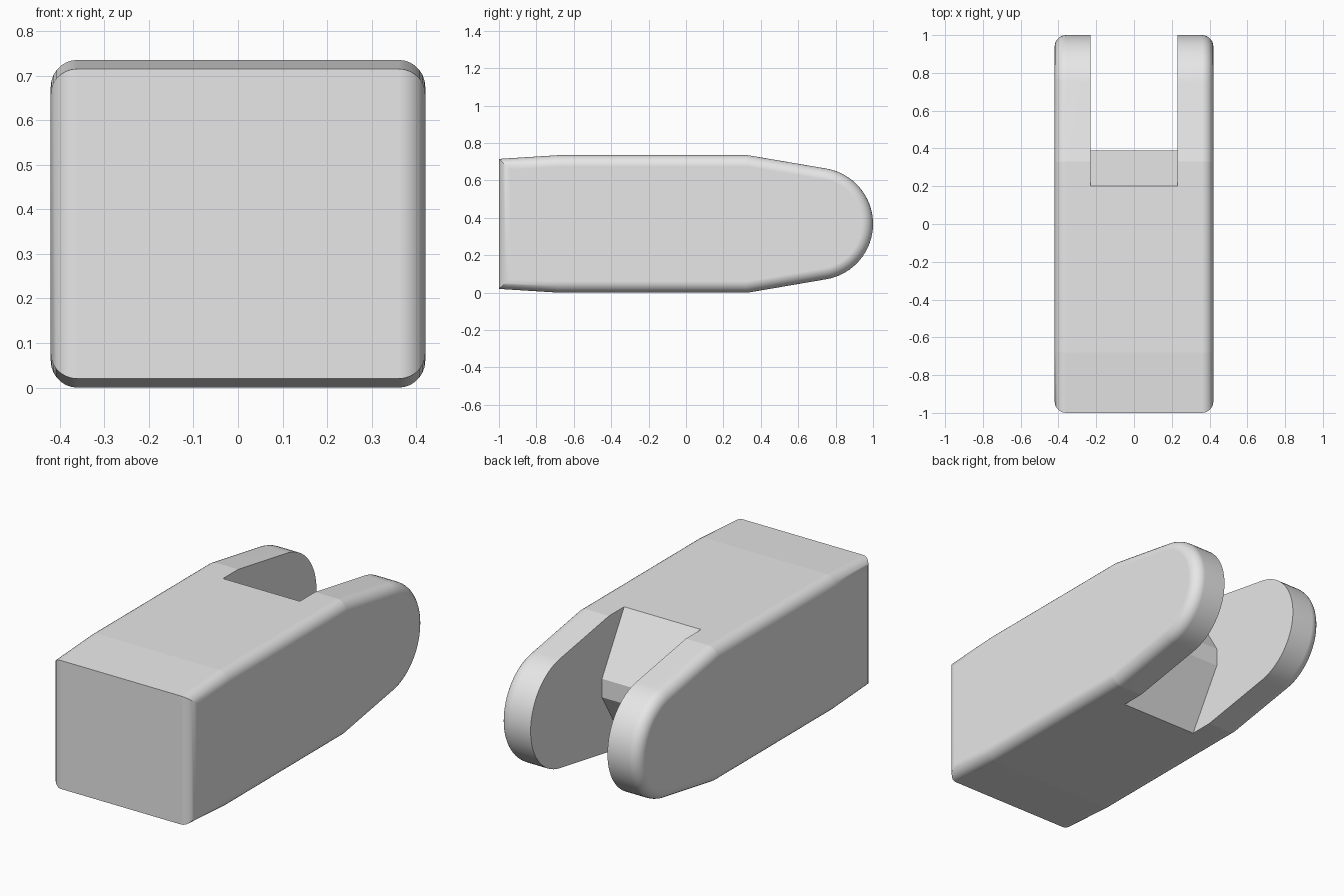
import bpy, bmesh, math

if "Cube" in bpy.data.objects:
    bpy.data.objects.remove(bpy.data.objects["Cube"])

HALF_W, MID = 0.42, 0.3675
TAPERS = (-0.68, 0.33)      # where the top and bottom start to slope


def extrude_profile(name, half_profile, half_w, bevel=0.0):
    """Extrude along x a side profile mirrored about the middle height."""
    points = [(y, MID + h) for y, h in half_profile]
    points += [(y, MID - h) for y, h in reversed(half_profile) if h > 1e-5]
    bm = bmesh.new()
    face = bm.faces.new([bm.verts.new((-half_w, y, z)) for y, z in points])
    new = bmesh.ops.extrude_face_region(bm, geom=[face])["geom"]
    for v in new:
        if isinstance(v, bmesh.types.BMVert):
            v.co.x = half_w
    bmesh.ops.recalc_face_normals(bm, faces=bm.faces)
    if bevel:
        rims = [e for e in bm.edges if e.verts[0].co.x * e.verts[1].co.x > 0
                and abs(e.verts[0].co.x - e.verts[1].co.x) < 1e-5]
        bmesh.ops.bevel(bm, geom=rims, offset=bevel, segments=7,
                        profile=0.5, affect="EDGES")
    mesh = bpy.data.meshes.new(name)
    bm.to_mesh(mesh)
    bm.free()
    obj = bpy.data.objects.new(name, mesh)
    bpy.context.collection.objects.link(obj)
    return obj


# Body: tapered block with a round rear end and rounded side rims
radius, steps, lean = 0.3, 16, math.radians(80)
body_profile = [(-1, 0.3475), (TAPERS[0], MID), (TAPERS[1], MID)]
for i in range(steps + 1):
    a = lean * (1 - i / steps)
    body_profile.append((0.7 + radius * math.cos(a), radius * math.sin(a)))
body = extrude_profile("clevis_body", body_profile, HALF_W, 0.06)

# Slot between the two rear arms, with a wedge-shaped floor
slot = extrude_profile("slot_cutter", [(0.39, 0.05), (0.2, MID), (0.2, 0.5), (1.2, 0.5)], 0.23)
slot.hide_render = True

grey = bpy.data.materials.new("plain grey")
grey.use_nodes = True
colour = (0.8, 0.8, 0.8, 1)
grey.diffuse_color = colour
grey.node_tree.nodes["Principled BSDF"].inputs["Base Color"].default_value = colour
body.data.materials.append(grey)

cut = body.modifiers.new("slot", "BOOLEAN")
cut.operation, cut.solver, cut.object = "DIFFERENCE", "EXACT", slot
bpy.ops.object.select_all(action="DESELECT")
bpy.context.view_layer.objects.active = body
body.select_set(True)
bpy.ops.object.modifier_apply(modifier="slot")
bpy.data.objects.remove(slot)

# Smooth rims with crisp creases at the tapers
bpy.ops.object.shade_smooth_by_angle(angle=math.radians(30))
verts = body.data.vertices
for e in body.data.edges:
    ys = [verts[i].co.y for i in e.vertices]
    if any(all(abs(y - t) < 0.012 for y in ys) for t in TAPERS):
        e.use_edge_sharp = True
weighted = body.modifiers.new("even shading", "WEIGHTED_NORMAL")
weighted.keep_sharp = True
